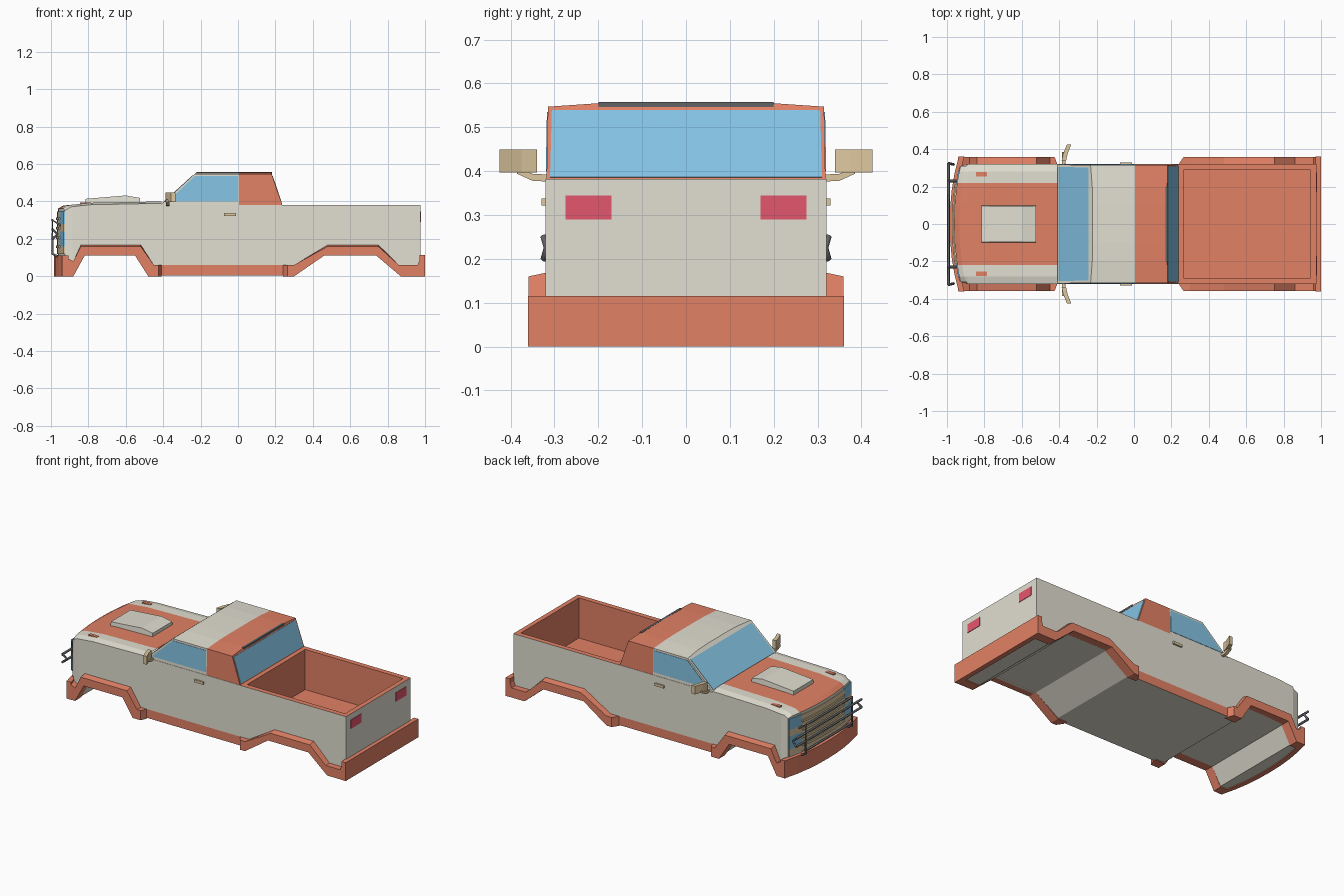
import bpy, bmesh
from mathutils import Vector

if "Cube" in bpy.data.objects:
    bpy.data.objects.remove(bpy.data.objects["Cube"])


def material(name, r, g, b):
    m = bpy.data.materials.new(name)
    m.use_nodes = True
    m.diffuse_color = (r, g, b, 1)
    m.node_tree.nodes["Principled BSDF"].inputs["Base Color"].default_value = (r, g, b, 1)
    return m


PALE = material("pale paint", 0.76, 0.74, 0.64)
ORANGE = material("orange paint", 0.76, 0.22, 0.13)
GLASS = material("blue glass", 0.23, 0.55, 0.78)
TAN = material("tan trim", 0.73, 0.58, 0.35)
RED = material("red lamp", 0.78, 0.095, 0.155)
GREY = material("dark grey", 0.12, 0.125, 0.13)


def finish(name, bm, mats, rule=None):
    """Turn a bmesh into an object, painting faces by rule(centre, normal)."""
    bmesh.ops.recalc_face_normals(bm, faces=bm.faces)
    if rule:
        for f in bm.faces:
            f.material_index = rule(f.calc_center_median(), f.normal)
    me = bpy.data.meshes.new(name)
    bm.to_mesh(me)
    bm.free()
    for m in mats:
        me.materials.append(m)
    bpy.context.collection.objects.link(bpy.data.objects.new(name, me))


def loft(loops):
    """Closed skin through matching point loops, capped at both ends."""
    bm = bmesh.new()
    rings = [[bm.verts.new(p) for p in loop] for loop in loops]
    n = len(rings[0])
    for a, b in zip(rings, rings[1:]):
        for i in range(n):
            j = (i + 1) % n
            bm.faces.new((a[i], a[j], b[j], b[i]))
    bm.faces.new(rings[0])
    bm.faces.new(rings[-1])
    bmesh.ops.recalc_face_normals(bm, faces=bm.faces)
    return bm


def prism(profile, y0, y1):
    return loft([[(x, y, z) for x, z in profile] for y in (y0, y1)])


def cut(bm, axis, *places):
    for p in places:
        co, no = [0, 0, 0], [0, 0, 0]
        co[axis], no[axis] = p, 1
        bmesh.ops.bisect_plane(bm, geom=bm.verts[:] + bm.edges[:] + bm.faces[:],
                               plane_co=co, plane_no=no)


def box(name, xs, ys, zs, mat):
    (x0, x1), (z0, z1) = xs, zs
    finish(name, prism([(x0, z0), (x1, z0), (x1, z1), (x0, z1)], *ys), [mat])


def plate(name, pts, mat, t=0.002):
    """Thin flat panel centred on a quad."""
    p = [Vector(q) for q in pts]
    n = (p[1] - p[0]).cross(p[2] - p[1]).normalized() * t
    finish(name, loft([[q - n for q in p], [q + n for q in p]]), [mat])


def bow(y):
    """How far the nose sweeps back away from the centre line."""
    return 0.45 * abs(y) ** 2.2


def arc_bar(name, y0, y1, z0, z1, x, depth, mat, steps=8):
    """Bar across the nose following its curve."""
    loops = []
    for i in range(steps + 1):
        y = y0 + (y1 - y0) * i / steps
        f = x + bow(y)
        loops.append([(f, y, z0), (f + depth, y, z0), (f + depth, y, z1), (f, y, z1)])
    finish(name, loft(loops), [mat])


def flare(name, profile, s, low, high):
    """Arch trim whose outer face is drawn in at the top and at its ends."""
    inner = [(x, s * 0.3, z) for x, z in profile]
    edge = [(x, s * 0.321, z) for x, z in profile]
    outer = [(min(max(x, low), high), s * 0.359, z - 0.008 if z > 0.15 else z) for x, z in profile]
    finish(name, loft([inner, edge, outer]), [ORANGE])


# Nose and hood, with a centre stripe
bm = prism([(-0.962, 0.005), (-0.88, 0.005), (-0.82, 0.11), (-0.55, 0.11), (-0.47, 0.005),
            (-0.41, 0.005), (-0.41, 0.4), (-0.78, 0.393), (-0.935, 0.378), (-0.962, 0.362),
            (-0.962, 0.25)], -0.32, 0.32)
cut(bm, 1, -0.28, -0.22, -0.1, 0, 0.1, 0.22, 0.28)
cut(bm, 0, -0.885)
for v in bm.verts:
    if v.co.x < -0.9:
        v.co.x += bow(v.co.y)
        if abs(v.co.y) > 0.3:
            v.co.y *= 0.97
    if abs(v.co.y) > 0.3 and v.co.z > 0.36:
        v.co.z -= 0.01
bmesh.ops.delete(bm, geom=[f for f in bm.faces if f.calc_center_median().x > -0.411],
                 context="FACES_ONLY")
finish("hood_and_nose", bm, [PALE, ORANGE], lambda c, n: int(n.z > 0.4 and abs(c.y) < 0.22))

# Doors, sills and cargo bed
bm = prism([(-0.41, 0.005), (0.3, 0.005), (0.46, 0.11), (0.74, 0.11), (0.87, 0.005),
            (0.975, 0.005), (0.975, 0.382), (-0.41, 0.382)], -0.32, 0.32)
bmesh.ops.delete(bm, geom=[f for f in bm.faces if f.calc_center_median().x < -0.409],
                 context="FACES_ONLY")
cut(bm, 0, 0.235, 0.265, 0.945)
cut(bm, 1, -0.288, 0.288)
cut(bm, 2, 0.06)
well = [f for f in bm.faces if f.normal.z > 0.9 and 0.265 < f.calc_center_median().x < 0.945
        and abs(f.calc_center_median().y) < 0.288]
new = bmesh.ops.extrude_face_region(bm, geom=well)["geom"]
bmesh.ops.translate(bm, vec=(0, 0, -0.252), verts=[g for g in new if isinstance(g, bmesh.types.BMVert)])
bmesh.ops.delete(bm, geom=[f for f in well if f.is_valid], context="FACES_ONLY")


def bed_paint(c, n):
    inside = 0.26 < c.x < 0.95 and abs(c.y) < 0.3
    rim = n.z > 0.5 and c.x > 0.235
    return int(n.z > -0.2 and (inside or rim or c.z < 0.06))


finish("body_and_cargo_bed", bm, [PALE, ORANGE], bed_paint)

# Cab with crowned roof; the crown stays in the planes of the front and rear glass
bm = prism([(-0.415, 0.38), (0.237, 0.38), (0.18, 0.547), (-0.232, 0.547)], -0.318, 0.318)
cut(bm, 0, 0.005)
cut(bm, 1, -0.2, -0.1, 0.1, 0.2)
for v in bm.verts:
    if v.co.z > 0.5:
        rise = 0.01 if abs(v.co.y) < 0.15 else 0.008 if abs(v.co.y) < 0.25 else 0
        slope = 1.096 if v.co.x < -0.1 else -0.341 if v.co.x > 0.1 else 0
        v.co += Vector((rise * slope, 0, rise))
        v.co.y *= 0.99
finish("cab", bm, [PALE, ORANGE], lambda c, n: int(c.x > 0.005))
box("roof_rear_lip", (0.168, 0.182), (-0.2, 0.2), (0.546, 0.5575), GREY)

# Windows
plate("windshield", [(-0.403, -0.305, 0.391), (-0.403, 0.305, 0.391),
                     (-0.242, 0.302, 0.538), (-0.242, -0.302, 0.538)], GLASS)
plate("rear_window", [(0.235, -0.31, 0.386), (0.235, 0.31, 0.386),
                      (0.183, 0.306, 0.539), (0.183, -0.306, 0.539)], GLASS)

# Hood scoop
bm = loft([[(-0.815, y, 0.385), (-0.525, y, 0.39), (-0.525, y, 0.419), (-0.6, y, 0.432),
            (-0.815, y, 0.414)] for y in (-0.1, 0.1)])
for v in bm.verts:
    if v.co.z > 0.41:
        v.co.y *= 0.97
finish("hood_scoop", bm, [PALE])

# Grille and bumpers
arc_bar("grille", -0.21, 0.21, 0.12, 0.345, -0.967, 0.02, TAN)
for i in range(4):
    z = 0.15 + 0.05 * i
    arc_bar(f"grille_slat_{i + 1}", -0.21, 0.21, z, z + 0.014, -0.973, 0.015, TAN)
arc_bar("front_bumper", -0.36, 0.36, 0, 0.11, -0.985, 0.03, ORANGE)
box("rear_bumper", (0.97, 1.0), (-0.36, 0.36), (0, 0.115), ORANGE)

FRONT_FLARE = [(-0.94, 0), (-0.88, 0), (-0.82, 0.11), (-0.55, 0.11), (-0.48, 0), (-0.41, 0),
               (-0.41, 0.06), (-0.45, 0.06), (-0.52, 0.168), (-0.84, 0.168), (-0.88, 0.08),
               (-0.94, 0.11)]
REAR_FLARE = [(0.24, 0), (0.3, 0), (0.46, 0.11), (0.74, 0.11), (0.87, 0), (0.98, 0), (0.98, 0.11),
              (0.96, 0.06), (0.86, 0.06), (0.75, 0.168), (0.48, 0.168), (0.3, 0.06), (0.24, 0.06)]

# Parts that repeat on both sides
for s, side in ((-1, "near"), (1, "far")):
    flare(f"front_flare_{side}", FRONT_FLARE, s, -0.94, -0.425)
    flare(f"rear_flare_{side}", REAR_FLARE, s, 0.265, 0.98)
    plate(f"side_window_{side}", [(-0.375, s * 0.3177, 0.4), (0, s * 0.3177, 0.4),
                                  (0, s * 0.3152, 0.535), (-0.232, s * 0.3152, 0.535)], GLASS)
    box(f"door_handle_{side}", (-0.075, -0.012), (s * 0.315, s * 0.33), (0.322, 0.338), TAN)
    box(f"tail_lamp_{side}", (0.97, 0.978), (s * 0.17, s * 0.275), (0.29, 0.345), RED)
    box(f"hood_marker_{side}", (-0.845, -0.785), (s * 0.255, s * 0.277), (0.38, 0.394), ORANGE)
    # Lamp cluster with tan dividers
    for part, z0, z1, mat in (("headlamp", 0.28, 0.35, GLASS), ("lamp_divider", 0.24, 0.28, TAN),
                              ("lower_lamp", 0.16, 0.24, GLASS), ("lamp_base", 0.12, 0.16, TAN)):
        arc_bar(f"{part}_{side}", s * 0.21, s * 0.308, z0, z1, -0.967, 0.02, mat, 3)
    # Door mirror: arm and angled head
    arm = [[(x, s * y, z) for x, z in ((-0.385, z0), (-0.365, z0), (-0.365, z0 + 0.016), (-0.385, z0 + 0.016))]
           for y, z0 in ((0.31, 0.376), (0.35, 0.378), (0.385, 0.394))]
    finish(f"mirror_arm_{side}", loft(arm), [TAN])
    head = [[(x - 0.012, s * y, 0.397), (x + 0.012, s * y, 0.397), (x + 0.012, s * y, 0.449),
             (x - 0.012, s * y, 0.449)] for x, y in ((-0.375, 0.34), (-0.367, 0.375), (-0.347, 0.425))]
    finish(f"mirror_head_{side}", loft(head), [TAN])


# Bull bar from round pipes
def pipe(name, pts):
    cu = bpy.data.curves.new(name, "CURVE")
    cu.dimensions = "3D"
    cu.bevel_depth, cu.bevel_resolution, cu.use_fill_caps = 0.007, 1, True
    sp = cu.splines.new("POLY")
    sp.points.add(len(pts) - 1)
    for p, q in zip(sp.points, pts):
        p.co = (*q, 1)
    cu.materials.append(GREY)
    bpy.context.collection.objects.link(bpy.data.objects.new(name, cu))


for i, (z, half) in enumerate(((0.14, 0.23), (0.2, 0.325), (0.25, 0.325), (0.3, 0.23))):
    pipe(f"bull_bar_rail_{i + 1}", [(-0.992, -half, z), (-0.992, half, z)])
for s, side in ((-1, "near"), (1, "far")):
    pipe(f"bull_bar_end_{side}", [(-0.992, s * 0.325, 0.25), (-0.965, s * 0.318, 0.225),
                                  (-0.992, s * 0.325, 0.2)])
    pipe(f"bull_bar_post_{side}", [(-0.95, s * 0.23, 0.1), (-0.992, s * 0.23, 0.12),
                                   (-0.992, s * 0.23, 0.3), (-0.945, s * 0.23, 0.27)])
